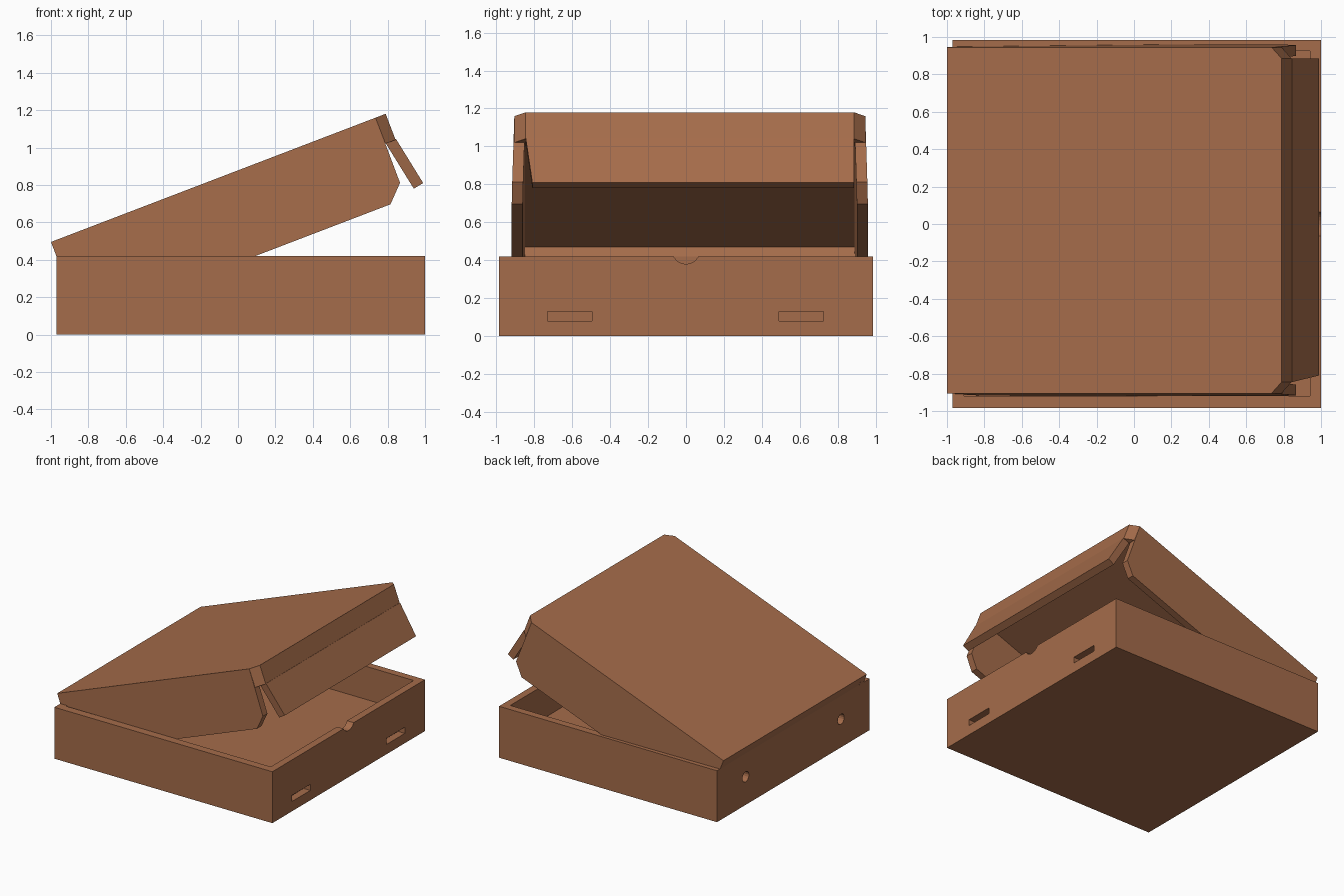
import bpy, bmesh, math
from mathutils import Vector

if "Cube" in bpy.data.objects:
    bpy.data.objects.remove(bpy.data.objects["Cube"])

card = bpy.data.materials.new("brown_cardboard")
card.diffuse_color = (0.376, 0.150, 0.069, 1)
card.use_nodes = True
card.node_tree.nodes["Principled BSDF"].inputs["Base Color"].default_value = card.diffuse_color


def prism(name, pts, a, b, place):
    """Extrude a 2D outline from a to b; place(u, v, w) gives world position."""
    bm = bmesh.new()
    low = [bm.verts.new(place(u, v, a)) for u, v in pts]
    high = [bm.verts.new(place(u, v, b)) for u, v in pts]
    bm.faces.new(low)
    bm.faces.new(high)
    n = len(pts)
    for i in range(n):
        j = (i + 1) % n
        bm.faces.new((low[i], low[j], high[j], high[i]))
    bmesh.ops.recalc_face_normals(bm, faces=bm.faces)
    me = bpy.data.meshes.new(name)
    bm.to_mesh(me)
    bm.free()
    me.materials.append(card)
    ob = bpy.data.objects.new(name, me)
    bpy.context.collection.objects.link(ob)
    return ob


def rect(u0, u1, v0, v1):
    return [(u0, v0), (u1, v0), (u1, v1), (u0, v1)]


def circle(u, v, r, n=24):
    return [(u + r * math.cos(i * math.tau / n), v + r * math.sin(i * math.tau / n))
            for i in range(n)]


def xy(u, v, w):
    return Vector((u, v, w))


def yz(u, v, w):
    return Vector((w, u, v))


def xz(u, v, w):
    return Vector((u, w, v))


# Tray with hollow inside, front slots, thumb notch and back holes
tray = prism("tray", rect(-0.97, 1.0, -0.985, 0.985), 0, 0.42, xy)
cutters = [
    prism("inside_cutter", rect(-0.91, 0.94, -0.92, 0.925), 0.15, 0.6, xy),
    prism("notch_cutter", circle(0, 0.453, 0.073), 0.9, 1.1, yz),
]
for y in (-0.612, 0.608):
    cutters.append(prism("slot_cutter", rect(y - 0.117, y + 0.117, 0.08, 0.13), 0.94, 1.1, yz))
for y in (-0.615, 0.615):
    cutters.append(prism("hole_cutter", circle(y, 0.23, 0.042, 16), -1.1, -0.87, yz))
for c in cutters:
    c.hide_render = True
    c.hide_viewport = True
    m = tray.modifiers.new(c.name, 'BOOLEAN')
    m.operation = 'DIFFERENCE'
    m.solver = 'EXACT'
    m.object = c

# Lid frame: s runs up the slope, d goes down into the lid
TILT = math.radians(20.95)
ALONG = Vector((math.cos(TILT), 0, math.sin(TILT)))
DOWN = Vector((math.sin(TILT), 0, -math.cos(TILT)))
Y0, Y1 = -0.905, 0.945
T = 0.058


def lid(s, y, d):
    return Vector((-1, 0, 0.495)) + ALONG * s + DOWN * d + Vector((0, y, 0))


# Lid top with clipped front corners
prism("lid_top", [(0, Y0), (1.858, Y0), (1.916, Y0 + 0.06), (1.916, Y1 - 0.06),
                  (1.858, Y1), (0, Y1)], 0, 0.05, lid)

# Front strip wrapping round the clipped corners
prism("lid_front_strip", [(1.80, Y0), (1.858, Y0), (1.916, Y0 + 0.06), (1.916, Y1 - 0.06),
                          (1.858, Y1), (1.80, Y1), (1.80, Y1 - T), (1.856, Y1 - T),
                          (1.856, Y0 + T), (1.80, Y0 + T)], 0, 0.149, lid)

# Hinge strip between tray and lid
prism("lid_hinge", [(-1, 0.495), (-0.97, 0.42), (-0.91, 0.42), (-0.945, 0.515)], Y0, Y1, xz)

# Side walls of the lid, flaring slightly outwards
side = [(0, 0), (0, 0.3), (0.09, 0.461), (1.767, 0.461), (1.856, 0.372), (1.858, 0.0)]
for name, y, sign in (("lid_side_front", Y0, -1), ("lid_side_back", Y1, 1)):
    prism(name, side, y, y - sign * T,
          lambda s, d, w, k=sign: lid(s, w + k * 0.03 * d, d))

# Front tuck flap, bent outwards, slightly narrower at its tip
flap = prism("lid_front_flap", [(0.79, 1.022), (0.845, 1.045), (0.99, 0.81), (0.94, 0.78)],
             Y0 + 0.06, Y1 - 0.06, xz)
for v in flap.data.vertices:
    if v.co.y < 0 and v.co.z < 0.9:
        v.co.y += 0.035
